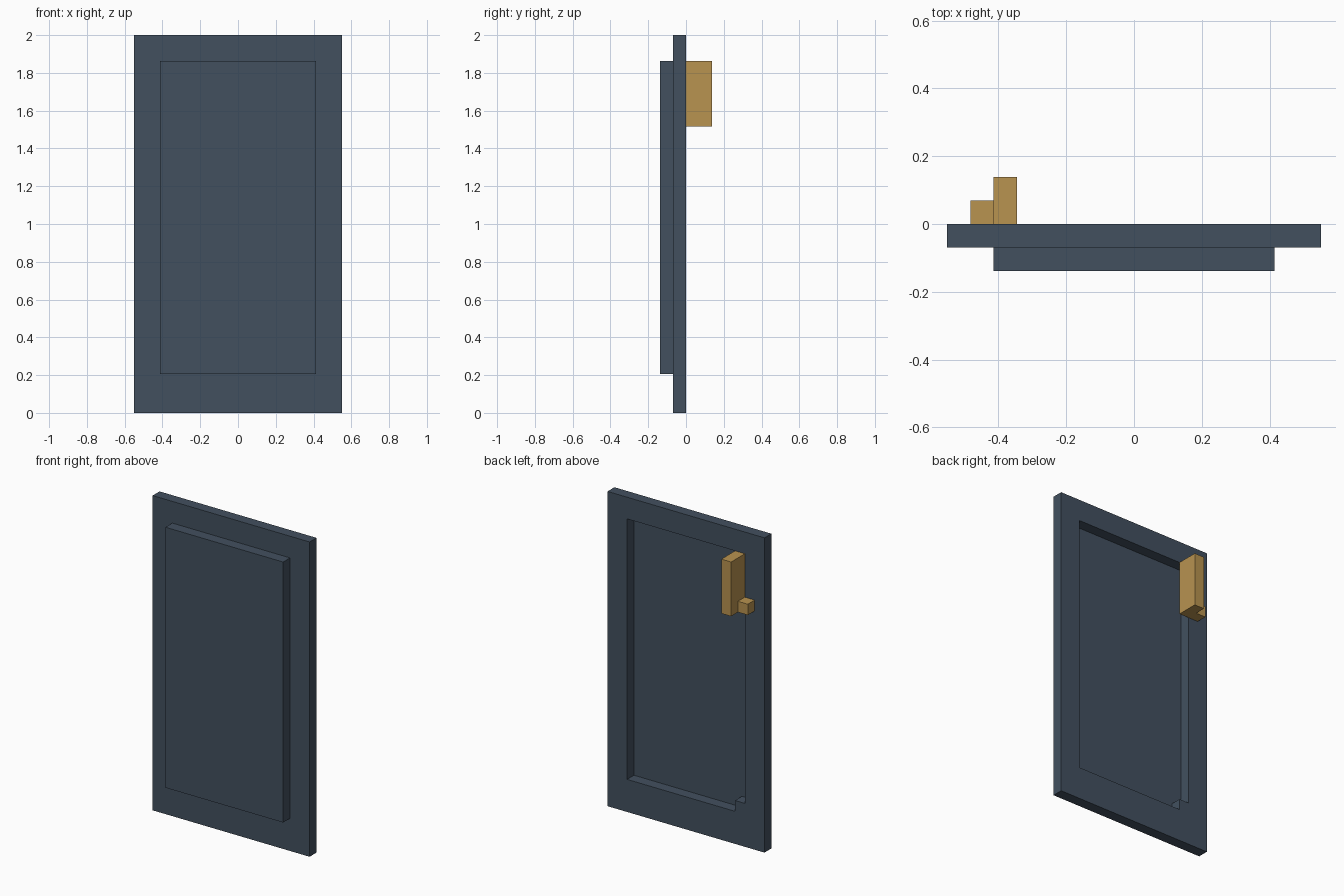
import bpy
import bmesh
from mathutils import Vector

cube = bpy.data.objects.get("Cube")
if cube:
    bpy.data.objects.remove(cube, do_unlink=True)

U = 2 / 29  # the whole design sits on a block grid, 29 units tall


def linear(c):
    c /= 255
    return c / 12.92 if c <= 0.04045 else ((c + 0.055) / 1.055) ** 2.4


def material(name, rgb):
    m = bpy.data.materials.new(name)
    color = (*[linear(c) for c in rgb], 1)
    m.use_nodes = True
    m.diffuse_color = color
    bsdf = next(n for n in m.node_tree.nodes if n.type == 'BSDF_PRINCIPLED')
    bsdf.inputs["Base Color"].default_value = color
    return m


slate = material("slate blue", (66, 80, 95))
brass = material("brass", (184, 147, 80))


def finish(name, bm, mat):
    bmesh.ops.recalc_face_normals(bm, faces=bm.faces)
    mesh = bpy.data.meshes.new(name)
    bm.to_mesh(mesh)
    bm.free()
    mesh.materials.append(mat)
    ob = bpy.data.objects.new(name, mesh)
    bpy.context.collection.objects.link(ob)
    return ob


def box(name, lo, hi, mat):
    """Box between two corners given in grid units."""
    bm = bmesh.new()
    bmesh.ops.create_cube(bm, size=1)
    lo, hi = Vector(lo) * U, Vector(hi) * U
    for v in bm.verts:
        v.co = (lo + hi) / 2 + v.co * (hi - lo)
    return finish(name, bm, mat)


def plate(name, loops, y0, y1, mat):
    """Extrude x-z outlines (the later ones are holes) from y0 to y1."""
    bm = bmesh.new()
    edges = []
    for loop in loops:
        vs = [bm.verts.new((x * U, y0 * U, z * U)) for x, z in loop]
        edges += [bm.edges.new((a, b)) for a, b in zip(vs, vs[1:] + vs[:1])]
    bmesh.ops.triangle_fill(bm, edges=edges, use_beauty=True, normal=(0, -1, 0))
    ext = bmesh.ops.extrude_face_region(bm, geom=bm.faces[:], use_keep_orig=True)
    moved = [g for g in ext["geom"] if isinstance(g, bmesh.types.BMVert)]
    bmesh.ops.translate(bm, verts=moved, vec=(0, (y1 - y0) * U, 0))
    return finish(name, bm, mat)


# Door frame: open in the middle, with a one-unit step in a lower corner
outer = [(-8, 0), (8, 0), (8, 29), (-8, 29)]
opening = [(-5, 3), (6, 3), (6, 27), (-6, 27), (-6, 4), (-5, 4)]
plate("door_frame", [outer, opening], -1, 0, slate)

# Raised front panel, which closes the opening
box("front_panel", (-6, -2, 3), (6, -1, 27), slate)

# Latch on the back: upright grip and small catch
box("latch_grip", (-6, 0, 22), (-5, 2, 27), brass)
box("latch_catch", (-7, 0, 22), (-6, 1, 23), brass)
